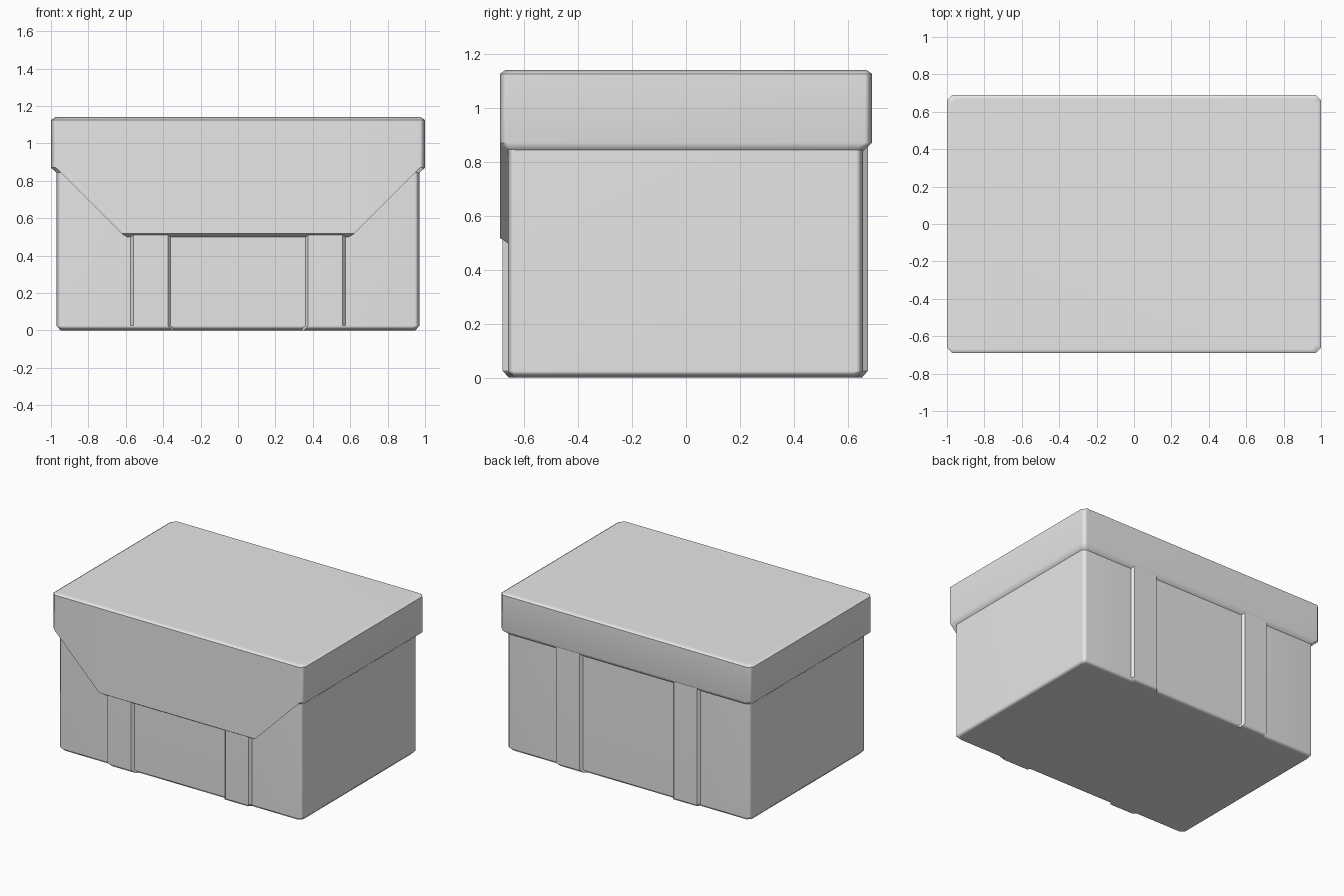
import bpy
import bmesh
import math

if "Cube" in bpy.data.objects:
    bpy.data.objects.remove(bpy.data.objects["Cube"], do_unlink=True)

# One plain grey for the whole box
grey = bpy.data.materials.new("light_grey")
grey.use_nodes = True
grey.diffuse_color = (0.8, 0.8, 0.8, 1)
grey.node_tree.nodes["Principled BSDF"].inputs["Base Color"].default_value = (0.8, 0.8, 0.8, 1)


def mirrored(half):
    """Complete an outline of the +x half (front to back) with its -x mirror."""
    return half + [(-x, y) for x, y in reversed(half)]


def inset(outline, d):
    """Move every outline point towards the centre by d on both axes."""
    return [(x - math.copysign(d, x), y - math.copysign(d, y)) for x, y in outline]


def loft(name, rings, cap_bottom):
    """Skin a stack of equal-length rings of 3D points and cap the ends."""
    bm = bmesh.new()
    loops = [[bm.verts.new(p) for p in ring] for ring in rings]
    n = len(loops[0])
    for low, high in zip(loops, loops[1:]):
        for i in range(n):
            j = (i + 1) % n
            bm.faces.new((low[i], low[j], high[j], high[i]))
    bm.faces.new(loops[-1])
    if cap_bottom:
        bm.faces.new(list(reversed(loops[0])))
    mesh = bpy.data.meshes.new(name)
    bm.to_mesh(mesh)
    bm.free()
    mesh.materials.append(grey)
    obj = bpy.data.objects.new(name, mesh)
    bpy.context.collection.objects.link(obj)

    # Soft bevels with flat main faces
    bpy.ops.object.select_all(action='DESELECT')
    obj.select_set(True)
    bpy.context.view_layer.objects.active = obj
    bpy.ops.object.shade_smooth_by_angle(angle=math.radians(50))
    weighted = obj.modifiers.new("weighted_normals", 'WEIGHTED_NORMAL')
    weighted.keep_sharp = True
    return obj


def at_height(outline, z):
    return [(x, y, z) for x, y in outline]


# Body: chamfered corners and two raised vertical ribs on the front and back
ribs = [(0.36, 0), (0.375, 0.019), (0.56, 0.019), (0.575, 0)]
body_half = [(x, -0.66 - out) for x, out in ribs]
body_half += [(0.945, -0.66), (0.97, -0.635), (0.97, 0.63), (0.945, 0.655)]
body_half += [(x, 0.655 + out) for x, out in reversed(ribs)]
body = mirrored(body_half)
loft("box_body", [
    at_height(inset(body, 0.022), 0.0),
    at_height(body, 0.025),
    at_height(body, 0.95),
], cap_bottom=True)

# Lid: the front rim drops down into a trapezoid flap
lid = mirrored([(0.62, -0.69), (0.972, -0.69), (1.0, -0.662),
                (1.0, 0.662), (0.972, 0.69)])


def rim(outline, side_z, flap_z):
    """Lower edge of the lid, lower at the two flap corners."""
    return [(x, y, flap_z if abs(x) < 0.7 else side_z) for x, y in outline]


loft("lid_with_front_flap", [
    rim(inset(lid, 0.036), 0.838, 0.495),
    rim(lid, 0.87, 0.517),
    at_height(lid, 1.125),
    at_height(inset(lid, 0.022), 1.14),
], cap_bottom=False)
